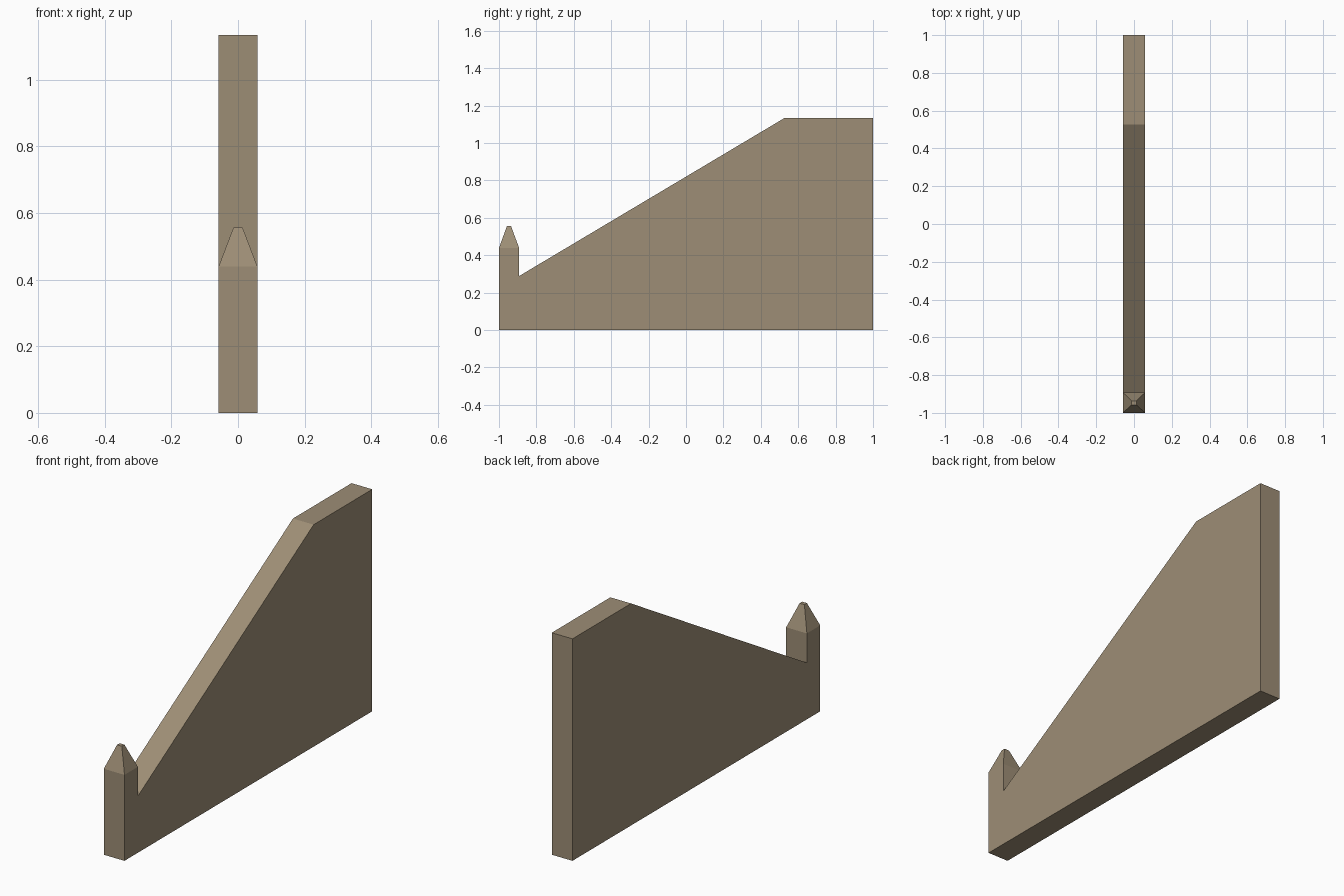
import bpy, bmesh

if "Cube" in bpy.data.objects:
    bpy.data.objects.remove(bpy.data.objects["Cube"])

HALF = 0.0585  # half thickness of the wall

stone = bpy.data.materials.new("tan stone")
stone.diffuse_color = (0.34, 0.27, 0.18, 1)
stone.use_nodes = True
stone.node_tree.nodes["Principled BSDF"].inputs["Base Color"].default_value = stone.diffuse_color


def loft(name, lower, upper):
    """Solid between two matching loops of points."""
    bm = bmesh.new()
    a = [bm.verts.new(p) for p in lower]
    b = [bm.verts.new(p) for p in upper]
    n = len(a)
    bm.faces.new(a[::-1])
    bm.faces.new(b)
    for i in range(n):
        j = (i + 1) % n
        bm.faces.new((a[i], a[j], b[j], b[i]))
    bmesh.ops.recalc_face_normals(bm, faces=bm.faces)
    mesh = bpy.data.meshes.new(name)
    bm.to_mesh(mesh)
    bm.free()
    mesh.materials.append(stone)
    obj = bpy.data.objects.new(name, mesh)
    bpy.context.collection.objects.link(obj)
    return obj


def rect(hx, y0, y1, z):
    return [(-hx, y0, z), (hx, y0, z), (hx, y1, z), (-hx, y1, z)]


# Sloping side wall with its end post: side profile (y, z) across the thickness
profile = [(-1, 0), (1, 0), (1, 1.134), (0.527, 1.134),
           (-0.892, 0.289), (-0.892, 0.439), (-1, 0.439)]
wall = loft("sloping_wall",
            [(-HALF, y, z) for y, z in profile],
            [(HALF, y, z) for y, z in profile])

# Tapered cap on the post
cap = loft("post_cap",
           rect(HALF, -1, -0.892, 0.439),
           rect(0.0135, -0.957, -0.936, 0.557))

# Join the cap to the wall and drop the hidden faces between them
bpy.ops.object.select_all(action='DESELECT')
cap.select_set(True)
wall.select_set(True)
bpy.context.view_layer.objects.active = wall
bpy.ops.object.join()
bm = bmesh.new()
bm.from_mesh(wall.data)
hidden = [f for f in bm.faces if all(abs(v.co.z - 0.439) < 1e-4 for v in f.verts)]
bmesh.ops.delete(bm, geom=hidden, context='FACES')
bmesh.ops.remove_doubles(bm, verts=bm.verts, dist=1e-4)
bm.to_mesh(wall.data)
bm.free()
